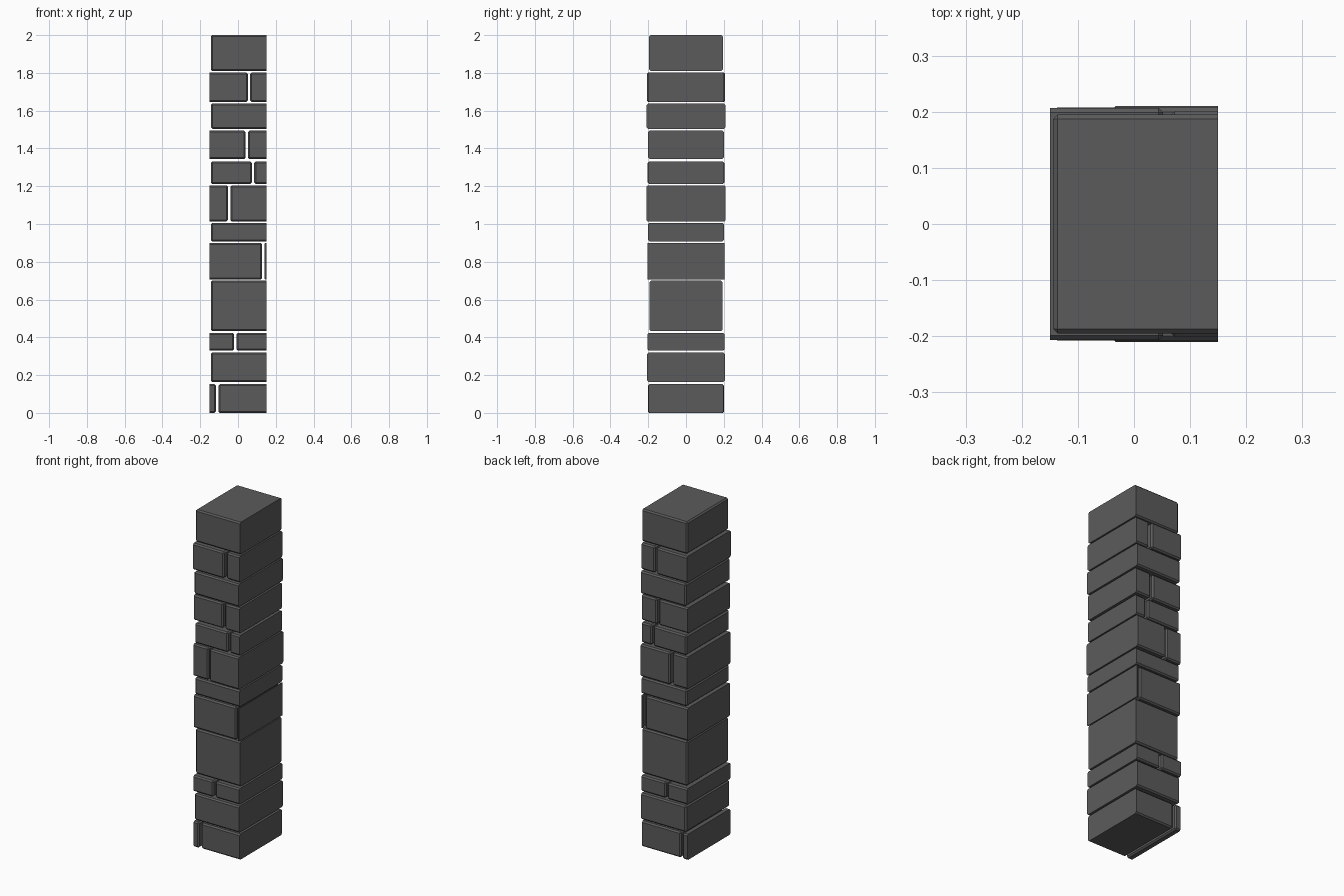
import bpy, bmesh

if "Cube" in bpy.data.objects:
    bpy.data.objects.remove(bpy.data.objects["Cube"])

# single stone colour
stone = bpy.data.materials.new("dark_grey_stone")
stone.diffuse_color = (0.105, 0.105, 0.105, 1)
stone.use_nodes = True
stone.node_tree.nodes["Principled BSDF"].inputs["Base Color"].default_value = stone.diffuse_color

CUT = 0.15      # flat-cut ends of the pillar
GAP = 0.006     # half of a vertical joint
BEVEL = 0.008


def block(name, x0, x1, half_y, z0, z1):
    """Stone with chamfered edges; ends lying on the cut plane stay sharp."""
    bm = bmesh.new()
    bmesh.ops.create_cube(bm, size=1)
    for v in bm.verts:
        v.co.x = x1 if v.co.x > 0 else x0
        v.co.y *= 2 * half_y
        v.co.z = z1 if v.co.z > 0 else z0
    edges = [e for e in bm.edges
             if not all(abs(abs(v.co.x) - CUT) < 1e-4 for v in e.verts)
             or abs(e.verts[0].co.x - e.verts[1].co.x) > 1e-4]
    width = min(BEVEL, (x1 - x0) * 0.4)
    bmesh.ops.bevel(bm, geom=edges, offset=width, segments=1,
                    affect='EDGES', profile=0.5, clamp_overlap=True)
    bmesh.ops.recalc_face_normals(bm, faces=bm.faces)
    me = bpy.data.meshes.new(name)
    bm.to_mesh(me)
    bm.free()
    me.materials.append(stone)
    ob = bpy.data.objects.new(name, me)
    bpy.context.collection.objects.link(ob)


# courses: bottom, top, left end, joint x (or None), half depths left / right
F, B = -CUT, -0.144
courses = [
    (0.000, 0.152, F, -0.110, 0.202, 0.198),
    (0.164, 0.320, B, None, 0.206, 0.206),
    (0.330, 0.424, F, -0.014, 0.205, 0.203),
    (0.434, 0.700, B, None, 0.194, 0.194),
    (0.706, 0.900, F, 0.134, 0.200, 0.205),
    (0.908, 1.006, B, None, 0.201, 0.201),
    (1.014, 1.204, F, -0.047, 0.203, 0.210),
    (1.212, 1.330, B, 0.080, 0.203, 0.200),
    (1.344, 1.494, F, 0.046, 0.200, 0.200),
    (1.504, 1.638, B, None, 0.208, 0.208),
    (1.646, 1.802, F, 0.058, 0.207, 0.201),
    (1.810, 2.000, B, None, 0.195, 0.195),
]
for i, (z0, z1, left, joint, hl, hr) in enumerate(courses):
    if joint is None:
        block(f"stone_{i}", left, CUT, hl, z0, z1)
    else:
        block(f"stone_{i}_left", left, joint - GAP, hl, z0, z1)
        block(f"stone_{i}_right", joint + GAP, CUT, hr, z0, z1)
